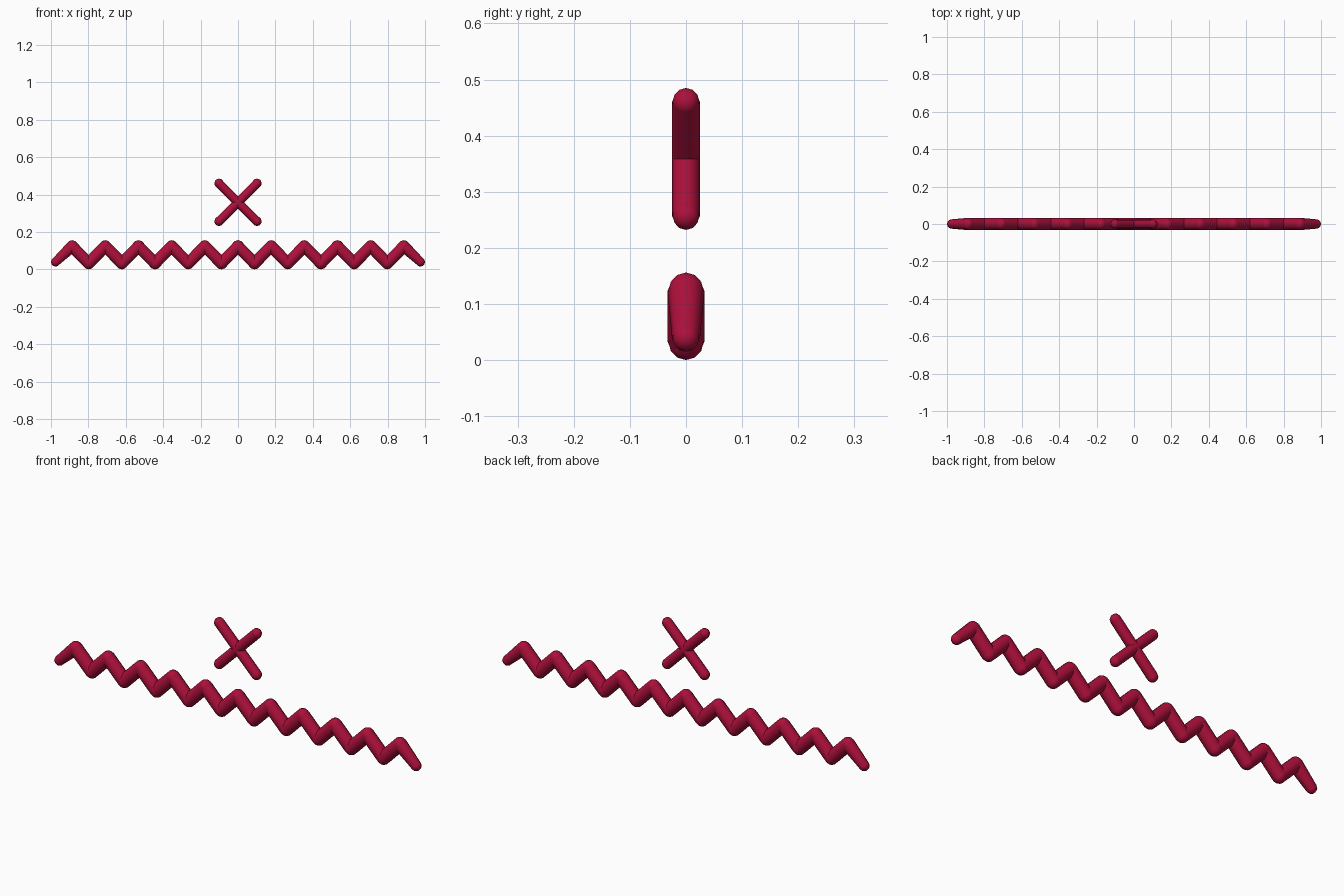
import bpy, bmesh, math
from mathutils import Vector, Matrix

if "Cube" in bpy.data.objects:
    bpy.data.objects.remove(bpy.data.objects["Cube"])

red = bpy.data.materials.new("crimson")
red.diffuse_color = (0.42, 0.005, 0.044, 1)
red.use_nodes = True
red.node_tree.nodes["Principled BSDF"].inputs["Base Color"].default_value = red.diffuse_color

SIDES = 10


def add_ball(bm, p, r):
    # low-poly round joint or tip
    m = Matrix.Translation(p) @ Matrix.Rotation(math.radians(18), 4, 'Z')
    bmesh.ops.create_uvsphere(bm, u_segments=SIDES, v_segments=6, radius=r, matrix=m)


def add_rod(bm, a, b, ra, rb):
    # open tapered tube between two points in the xz plane
    d = (b - a).normalized()
    side = Vector((0, 1, 0))
    up = d.cross(side)
    rings = []
    for p, r in ((a, ra), (b, rb)):
        ring = []
        for i in range(SIDES):
            t = 2 * math.pi * i / SIDES
            ring.append(bm.verts.new(p + side * (r * math.cos(t)) + up * (r * math.sin(t))))
        rings.append(ring)
    for i in range(SIDES):
        j = (i + 1) % SIDES
        bm.faces.new((rings[0][i], rings[0][j], rings[1][j], rings[1][i]))


def rounded_path(name, points):
    # points: (x, z, radius)
    bm = bmesh.new()
    for x, z, r in points:
        add_ball(bm, Vector((x, 0, z)), r)
    for (x0, z0, r0), (x1, z1, r1) in zip(points, points[1:]):
        add_rod(bm, Vector((x0, 0, z0)), Vector((x1, 0, z1)), r0, r1)
    bmesh.ops.recalc_face_normals(bm, faces=bm.faces[:])
    me = bpy.data.meshes.new(name)
    bm.to_mesh(me)
    bm.free()
    me.materials.append(red)
    for f in me.polygons:
        f.use_smooth = True
    ob = bpy.data.objects.new(name, me)
    bpy.context.collection.objects.link(ob)
    return ob


# zigzag strip with eleven peaks and slimmer tips
STEP, R = 0.0887, 0.033
path = [(-0.975, 0.04, 0.025)]
for i in range(-10, 11):
    path.append((i * STEP, 0.123 if i % 2 == 0 else 0.033, R))
path.append((0.975, 0.04, 0.025))
rounded_path("zigzag_strip", path)

# diagonal cross above the middle
C, D, r = 0.3585, 0.1015, 0.025
rounded_path("cross_bar_rising", [(-D, C - D, r), (D, C + D, r)])
rounded_path("cross_bar_falling", [(-D, C + D, r), (D, C - D, r)])
